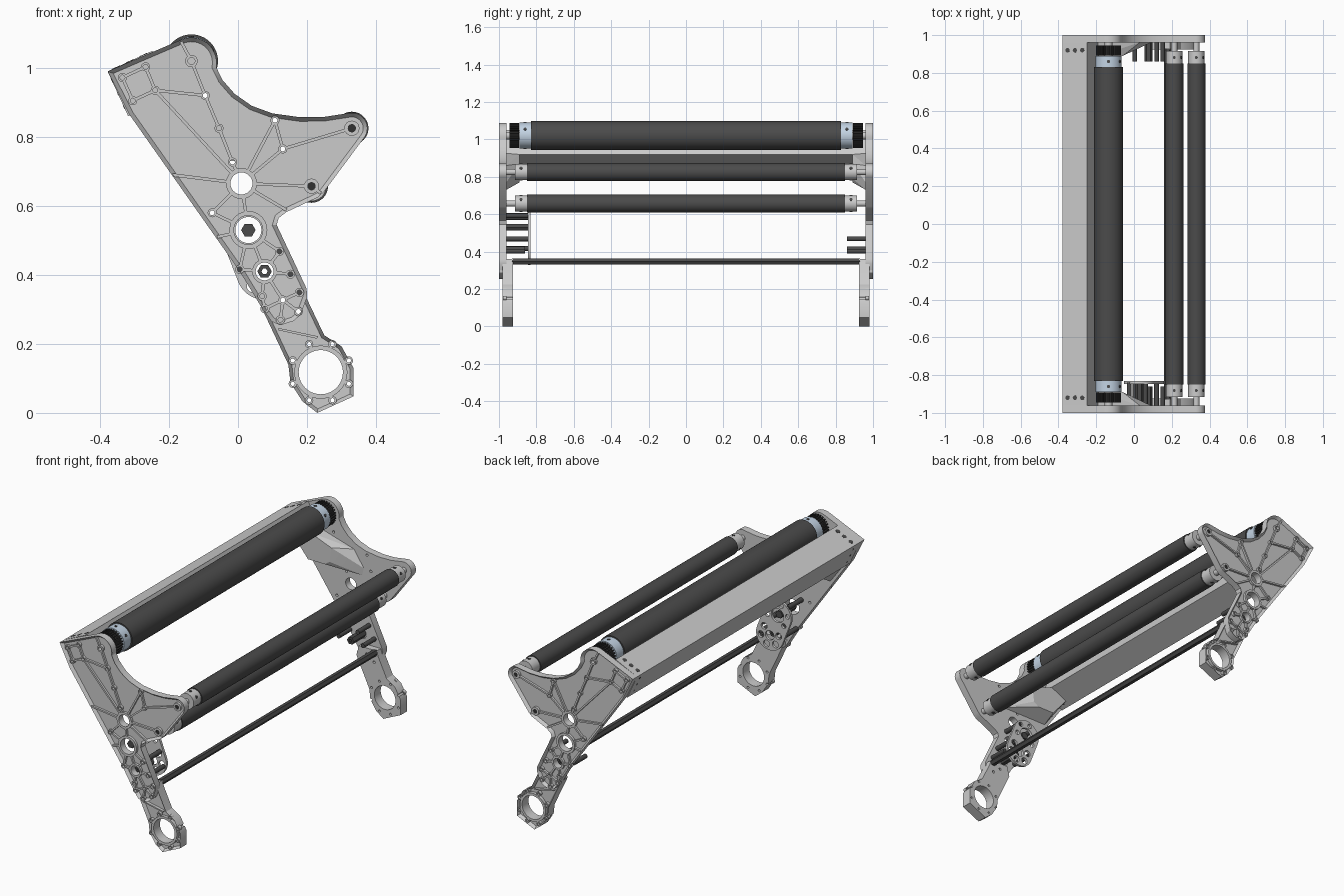
import bpy, bmesh
from math import sin, cos, pi, radians, hypot
from mathutils import Vector, Matrix

if "Cube" in bpy.data.objects:
    bpy.data.objects.remove(bpy.data.objects["Cube"])


def mat(name, c):
    m = bpy.data.materials.new(name)
    m.diffuse_color = (*c, 1)
    m.use_nodes = True
    m.node_tree.nodes["Principled BSDF"].inputs["Base Color"].default_value = m.diffuse_color
    return m


RUBBER = mat("dark_rubber", (0.07, 0.07, 0.07))
BLACK = mat("black", (0.03, 0.03, 0.03))
BLUE = mat("pale_blue", (0.55, 0.66, 0.78))


def arc(x, z, r, a0, a1, n):
    return [(x + r * cos(radians(a0 + (a1 - a0) * i / n)),
             z + r * sin(radians(a0 + (a1 - a0) * i / n))) for i in range(n + 1)]


def circle(x, z, r, n=32):
    return arc(x, z, r, 0, 360, n)[:-1]


def prism(bm, pts, y0, y1):
    """Extrude an xz outline along y; returns the face at y0."""
    a = [bm.verts.new((x, y0, z)) for x, z in pts]
    b = [bm.verts.new((x, y1, z)) for x, z in pts]
    for i in range(len(a)):
        j = (i + 1) % len(a)
        bm.faces.new((a[i], a[j], b[j], b[i]))
    bm.faces.new(b)
    return bm.faces.new(a)


def tube(bm, x, z, ro, ri, y0, y1, n=24):
    loops = [[bm.verts.new((px, y, pz)) for px, pz in circle(x, z, r, n)]
             for r, y in ((ro, y0), (ro, y1), (ri, y1), (ri, y0))]
    for k in range(4):
        p, q = loops[k], loops[(k + 1) % 4]
        for i in range(n):
            j = (i + 1) % n
            bm.faces.new((p[i], p[j], q[j], q[i]))


def finish(bm, name, material=None, mirror=True, holes=(), angle=30):
    """Turn a bmesh into an object, drill holes (x, z, r), mirror across y."""
    def make(b, nm):
        bmesh.ops.recalc_face_normals(b, faces=b.faces)
        me = bpy.data.meshes.new(nm)
        b.to_mesh(me)
        b.free()
        ob = bpy.data.objects.new(nm, me)
        bpy.context.collection.objects.link(ob)
        return ob
    o = make(bm, name)
    bpy.ops.object.select_all(action='DESELECT')
    bpy.context.view_layer.objects.active = o
    o.select_set(True)
    if holes:
        cb = bmesh.new()
        for x, z, r in holes:
            prism(cb, circle(x, z, r, 48 if r > 0.05 else 24), -1.1, -0.7)
        cutter = make(cb, "hole_cutter")
        cutter.hide_render = True
        m = o.modifiers.new("holes", 'BOOLEAN')
        m.object, m.solver = cutter, 'EXACT'
        bpy.ops.object.modifier_apply(modifier=m.name)
        bpy.data.objects.remove(cutter)
    bpy.ops.object.shade_smooth_by_angle(angle=radians(angle))
    if material:
        o.data.materials.append(material)
    if mirror:
        m = o.modifiers.new("mirror", 'MIRROR')
        m.use_axis = (False, True, False)
    return o


def pocketed(pts, y0, y1, rim, floor):
    """Plate with a raised rim around a recessed outer face."""
    bm = bmesh.new()
    f = prism(bm, pts, y0, y1)
    bmesh.ops.recalc_face_normals(bm, faces=bm.faces)
    bmesh.ops.inset_region(bm, faces=[f], thickness=rim, use_even_offset=True)
    for v in f.verts:
        v.co.y = floor
    return bm


# side plates
outline = ([(-.378, .99)] + arc(-.135, 1.015, .073, 115, -10, 12)
           + [(-.045, .965), (-.01, .925), (.04, .89), (.10, .868), (.18, .857), (.25, .858)]
           + arc(.33, .825, .045, 105, -35, 12)
           + [(.25, .642), (.232, .625), (.14, .582), (.118, .565), (.112, .545), (.199, .36),
              (.2, .335), (.181, .283), (.16, .266), (.123, .254), (.097, .265), (.068, .306),
              (.005, .41), (-.315, .865)])
# bosses: x, z, outer radius, hole radius (zero radius marks a rib end on the rim)
N = dict(hub=(.01, .665, .045, .032), brg=(.03, .53, .055, .042), low=(.077, .41, .036, .026),
         r2=(.213, .657, .022, .012), r3=(.33, .825, .022, .012), t=(-.135, 1.02, .018, .01))
small = dict(b1=(-.335, .972), b2=(-.268, 1.003), b3=(-.24, .935), b4=(-.305, .905),
             d1=(-.095, .92), d2=(-.055, .825), d3=(-.016, .727), e1=(.107, .848), e2=(.13, .765),
             s1=(-.075, .58), s2=(.005, .416), s3=(.12, .468), s4=(.152, .402), s5=(.07, .338),
             s6=(.078, .302), s7=(.13, .327), s8=(.178, .349), s9=(.175, .294), s10=(.123, .27))
N.update({k: (*p, .013, .007) for k, p in small.items()})
plate_holes = [(x, z, r) for x, z, _, r in N.values()]
N.update(top=(-.165, 1.076, 0, 0), left=(-.19, .69, 0, 0), mid=(.14, .588, 0, 0),
         edge=(-.06, .51, 0, 0), corner=(.24, .637, 0, 0))
finish(pocketed(outline, -1, -.96, .012, -.984), "side_plate", holes=plate_holes)

# ribs and bosses on the outer face
ribs = """hub-d3 d3-d2 d2-d1 d1-t t-top hub-b3 b3-b4 b3-b2 b1-b2 b1-b4 hub-e1 hub-e2 e2-r3 e1-e2
hub-r2 hub-left hub-mid hub-s1 hub-brg brg-s1 brg-edge brg-s2 brg-low brg-s3 low-s2 low-s3 low-s4
low-s5 low-s7 s5-s6 s7-s10 s7-s8 s7-s9 s7-s6 r2-corner d1-b3"""
bm = bmesh.new()
for pair in ribs.split():
    (x0, z0, r0, _), (x1, z1, r1, _) = (N[k] for k in pair.split("-"))
    a, b = Vector((x0, z0)), Vector((x1, z1))
    d = (b - a).normalized()
    a, b, n = a + d * max(r0 - .002, 0), b - d * max(r1 - .002, 0), Vector((-d.y, d.x)) * .0045
    prism(bm, [a + n, b + n, b - n, a - n], -.996, -.982)
for x, z, ro, ri in N.values():
    if ro:
        tube(bm, x, z, ro, ri, -.998, -.982)
finish(bm, "plate_ribs")

# lower arms with the large ring
arm = [(.08, .36), (.19, .36), (.2, .33), (.25, .225), (.30, .193), (.335, .13), (.335, .048),
       (.23, 0), (.187, .033), (.152, .088), (.146, .14), (.068, .306)]
ring_bolts = [(.24 + .088 * cos(a), .118 + .088 * sin(a), .006)
              for a in (pi / 8 + k * pi / 4 for k in range(8))]
finish(pocketed(arm, -.98, -.925, .01, -.962), "lower_arm",
       holes=[(.24, .118, .064)] + ring_bolts + [(*small[k], .007) for k in ("s5", "s7", "s8", "s9")])
bm = bmesh.new()
tube(bm, .24, .118, .077, .064, -.98, -.96, 48)
for x, z, r in ring_bolts:
    tube(bm, x, z, .012, r, -.979, -.96, 16)
prism(bm, [(.115, .24), (.118, .246), (.232, .222), (.229, .215)], -.978, -.96)
finish(bm, "arm_ribs")

# square cross beam with bolt holes near its ends
A, U, W = Vector((-.378, .99)), Vector((.909, .417)) * .143, Vector((.417, -.909)) * .143
bm = bmesh.new()
prism(bm, [A, A + U, A + U + W, A + W], -.962, .962)
finish(bm, "cross_beam", mirror=False)
bm = bmesh.new()
for p, d, n, r in ((A, U, W, .012), (A, W, U, .006), (A + W, U, W, .008)):
    q = Vector((n.x, 0, n.y)).to_track_quat('Z', 'Y').to_matrix().to_4x4()
    for t in (.2, .5, .8):
        c = p + d * t
        bmesh.ops.create_cone(bm, cap_ends=True, segments=16, radius1=r, radius2=r, depth=.002,
                              matrix=Matrix.Translation((c.x, -.92, c.y)) @ q)
finish(bm, "beam_bolt_holes", RUBBER)

# tapered gussets between beam and plates
bm = bmesh.new()
for y, pts in ((-.961, [(-.30, .865), (-.19, .925), (.03, .86), (.09, .77), (.08, .73), (-.2, .73)]),
               (-.89, [(-.285, .872), (-.19, .92), (-.06, .87), (-.07, .79), (-.1, .77), (-.2, .77)])):
    for x, z in pts:
        bm.verts.new((x, y, z))
bmesh.ops.convex_hull(bm, input=bm.verts)
finish(bm, "beam_gusset", angle=5)


def rod(name, x, z, r, y0, y1, material=None, n=32, mirror=True):
    b = bmesh.new()
    prism(b, circle(x, z, r, n), y0, y1)
    return finish(b, name, material, mirror)


# top roller: sleeve, blue hubs, toothed pulleys, shaft
X, Z = -.135, 1.02
rod("top_roller", X, Z, .077, -.83, .83, RUBBER, 64, False)
rod("top_roller_hub", X, Z, .07, -.89, -.83, BLUE, 48)
bm = bmesh.new()
teeth = 28
prism(bm, [(X + r * cos(2 * pi * (i + o) / teeth), Z + r * sin(2 * pi * (i + o) / teeth))
           for i in range(teeth) for o, r in ((0, .067), (.45, .067), (.55, .058), (.95, .058))],
      -.945, -.893)
finish(bm, "drive_pulley", BLACK)
rod("top_roller_shaft", X, Z, .02, -.965, -.88)

# two small rollers with grey hubs and shafts
for tag, (x, z) in (("lower", (.213, .657)), ("front", (.33, .825))):
    rod(tag + "_roller", x, z, .048, -.85, .85, RUBBER, 48, False)
    rod(tag + "_roller_hub", x, z, .043, -.915, -.85)
    rod(tag + "_roller_shaft", x, z, .016, -.962, -.91, None, 24)
    rod(tag + "_roller_bolt", x, z, .0125, -.994, -.95, BLACK, 24)

# set screws on the hubs
bm = bmesh.new()
for x, z, r, y in ((X, Z, .07, -.86), (.213, .657, .043, -.882), (.33, .825, .043, -.882)):
    for a in (30, 90, 210, 270):
        d = Vector((cos(radians(a)), 0, sin(radians(a))))
        bmesh.ops.create_cone(bm, cap_ends=True, segments=12, radius1=.008, radius2=.008, depth=.006,
                              matrix=Matrix.Translation(Vector((x, y, z)) + d * (r - .001))
                              @ d.to_track_quat('Z', 'Y').to_matrix().to_4x4())
finish(bm, "set_screws", RUBBER)

# long tie bar and hexagonal shaft stubs
rod("tie_bar", .178, .347, .018, -.93, .93, RUBBER, 6, False)
bm = bmesh.new()
tube(bm, .077, .41, .021, .009, -.97, -.86, 6)
finish(bm, "hex_shaft", RUBBER)
rod("upper_hex_shaft", .03, .53, .021, -.97, -.845, RUBBER, 6, False)

# standoffs, both sides and extra ones for the gear plate
for i, k in enumerate(("s2", "s3", "s4")):
    rod(f"standoff_{i}", *small[k], .012, -.961, -.86, RUBBER, 20)
for i, (x, z) in enumerate(((-.025, .582), (.06, .592), (.005, .416), (.12, .468))):
    rod(f"gear_plate_standoff_{i}", x, z, .013, -.961, -.84, RUBBER, 20, False)

# perforated gear plate, front side only
bm = bmesh.new()
prism(bm, arc(.077, .41, .082, -158.6, 21.4, 24) + arc(.03, .53, .082, 21.4, 201.4, 24), -.846, -.832)
ax = radians(-68.6)
gear_holes = [(.03, .53, .038), (.077, .41, .026)]
for k in range(1, 6):
    a = ax + k * pi / 3
    gear_holes += [(.03 + .061 * cos(a), .53 + .061 * sin(a), .013),
                   (.077 - .054 * cos(a), .41 - .054 * sin(a), .018)]
finish(bm, "gear_plate", mirror=False, holes=gear_holes)
